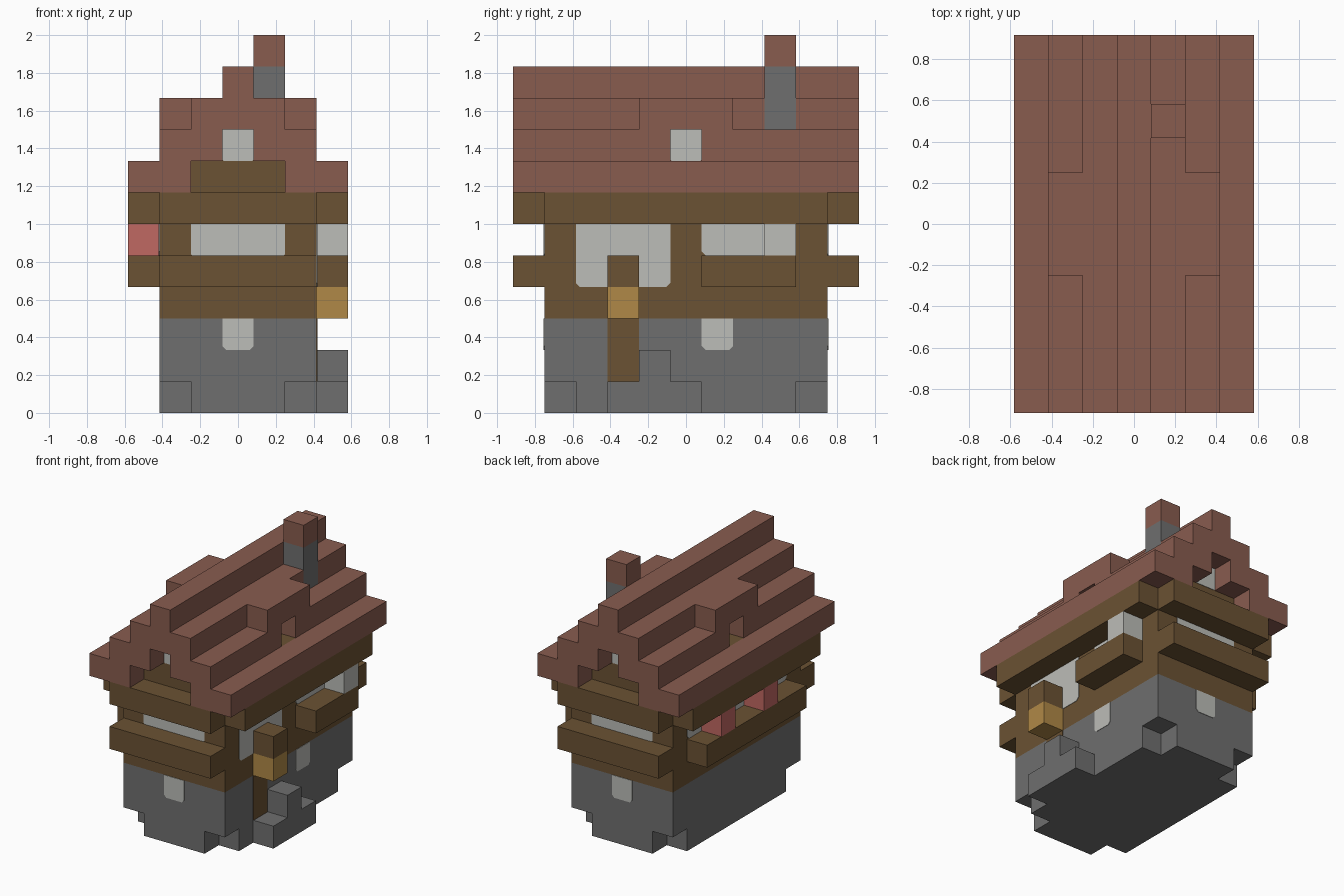
import bpy, bmesh
from mathutils import Vector

U = 1 / 6  # size of one block; all dimensions below are in blocks

if "Cube" in bpy.data.objects:
    bpy.data.objects.remove(bpy.data.objects["Cube"], do_unlink=True)


def material(name, *rgb):
    lin = [((c / 255 + 0.055) / 1.055) ** 2.4 for c in rgb] + [1.0]
    m = bpy.data.materials.new(name)
    m.use_nodes = True
    m.diffuse_color = lin
    m.node_tree.nodes["Principled BSDF"].inputs["Base Color"].default_value = lin
    return m


STONE = material("grey stone", 111, 111, 111)
WOOD = material("brown timber", 107, 82, 51)
TILE = material("roof tile", 137, 92, 79)
GLASS = material("pale glass", 188, 189, 184)
FLOWER = material("red flower", 192, 104, 98)
LIGHT = material("lantern yellow", 176, 137, 71)


def finish(name, bm, mat):
    bmesh.ops.recalc_face_normals(bm, faces=bm.faces)
    bmesh.ops.scale(bm, vec=(U, U, U), verts=bm.verts)
    mesh = bpy.data.meshes.new(name)
    bm.to_mesh(mesh)
    bm.free()
    mesh.materials.append(mat)
    obj = bpy.data.objects.new(name, mesh)
    bpy.context.collection.objects.link(obj)


def blocks(name, mat, *boxes):
    """One object from boxes given as (x range, y range, z range)."""
    bm = bmesh.new()
    for box in boxes:
        lo, hi = zip(*(sorted(r) for r in box))
        verts = bmesh.ops.create_cube(bm, size=1)["verts"]
        for v in verts:
            v.co = Vector([lo[i] if v.co[i] < 0 else hi[i] for i in range(3)])
    finish(name, bm, mat)


def pane(name, axis, plane, span, z, cut=0.12):
    """Thin pane with clipped lower corners on a wall facing along axis."""
    (a, b), (z0, z1) = span, z
    outline = [(a, z1), (a, z0 + cut), (a + cut, z0),
               (b - cut, z0), (b, z0 + cut), (b, z1)]
    sign = 1 if plane > 0 else -1
    bm = bmesh.new()

    def place(u, w, d):
        return (d, u, w) if axis == "x" else (u, d, w)

    face = bm.faces.new([bm.verts.new(place(u, w, plane - sign * 0.01)) for u, w in outline])
    out = bmesh.ops.extrude_face_region(bm, geom=[face])["geom"]
    step = Vector(place(0, 0, sign * 0.03))
    bmesh.ops.translate(bm, vec=step, verts=[g for g in out if isinstance(g, bmesh.types.BMVert)])
    finish(name, bm, GLASS)


LONG, WIDE = (-4.5, 4.5), (-2.5, 2.5)
ROOF = (-5.5, 5.5)

# Stone ground floor with notched bottom corners
blocks("stone_base", STONE,
       (WIDE, LONG, (1, 3)),
       (WIDE, (-3.5, 3.5), (0, 1)),
       ((-1.5, 1.5), (-4.5, -3.5), (0, 1)),
       ((-1.5, 1.5), (3.5, 4.5), (0, 1)))

# Timber upper floor and attic core
blocks("timber_wall", WOOD, (WIDE, LONG, (3, 8)), ((-0.5, 0.5), LONG, (8, 9)))

# Entrance: steps, flush door, hanging lantern
blocks("entrance_steps", STONE,
       ((2.5, 3.5), (-2.5, 0.5), (0, 1)), ((2.5, 3.5), (-1.5, -0.5), (1, 2)))
blocks("door", WOOD, ((2.48, 2.52), (-2.5, -1.5), (1, 3)))
blocks("lantern", LIGHT, ((2.5, 3.5), (-2.5, -1.5), (3, 4)))
blocks("lantern_bracket", WOOD, ((2.5, 3.5), (-2.5, -1.5), (4, 5)))

# Planters and flowers
blocks("right_planter", WOOD, ((2.5, 3.5), (0.5, 3.5), (4, 5)))
blocks("left_planter", WOOD, ((-3.5, -2.5), (-3.5, 3.5), (4, 5)))
blocks("white_flower", GLASS, ((2.5, 3.5), (2.5, 3.5), (5, 6)))
blocks("red_flowers", FLOWER,
       ((-3.5, -2.5), (1.5, 2.5), (5, 6)), ((-3.5, -2.5), (-1.5, -0.5), (5, 6)))

# Side windows
pane("right_stone_window", "x", 2.5, (0.5, 1.5), (2, 3))
pane("right_tall_window", "x", 2.5, (-3.5, -0.5), (4, 6))
pane("right_planter_window", "x", 2.5, (0.5, 3.5), (5, 6))
pane("left_planter_window", "x", -2.5, (-3.5, 3.5), (5, 6))

# Front and back: beams and windows
for label, s in (("front", -1), ("back", 1)):
    end = (s * 4.5, s * 5.5)
    blocks(label + "_beams", WOOD, (WIDE, end, (4, 5)), (WIDE, end, (6, 7)))
    pane(label + "_stone_window", "y", s * 4.5, (-0.5, 0.5), (2, 3))
    pane(label + "_wide_window", "y", s * 4.5, (-1.5, 1.5), (5, 6), 0.05)
    pane(label + "_attic_window", "y", s * 4.5, (-0.5, 0.5), (8, 9), 0.05)

# Each roof slope: eave, stepped rows, dormer with a recessed window
for label, s in (("left", 1), ("right", -1)):
    blocks(label + "_eave_beam", WOOD, ((s * 2.5, s * 3.5), LONG, (6, 7)))
    outer = (s * 1.5, s * 2.5)
    blocks(label + "_roof_slope", TILE,
           ((s * 2.5, s * 3.5), ROOF, (7, 8)),
           (outer, (-5.5, -4.5), (7, 8)),
           (outer, (4.5, 5.5), (7, 8)),
           ((s * 0.5, s * 1.5), ROOF, (8, 9)),
           (outer, (-5.5, -0.5), (8, 9)),
           (outer, (0.5, 5.5), (8, 9)))
    blocks(label + "_dormer", TILE, (outer, (-1.5, 1.5), (9, 10)))
    pane(label + "_dormer_window", "x", s * 1.5, (-0.5, 0.5), (8, 9), 0.05)

blocks("roof_ridge", TILE,
       ((-1.5, 1.5), (-5.5, 2.5), (9, 10)),
       ((-1.5, 0.5), (2.5, 3.5), (9, 10)),
       ((-1.5, 1.5), (3.5, 5.5), (9, 10)),
       ((-0.5, 0.5), ROOF, (10, 11)))

# Chimney
blocks("chimney", STONE, ((0.5, 1.5), (2.5, 3.5), (9, 11)))
blocks("chimney_cap", TILE, ((0.5, 1.5), (2.5, 3.5), (11, 12)))
